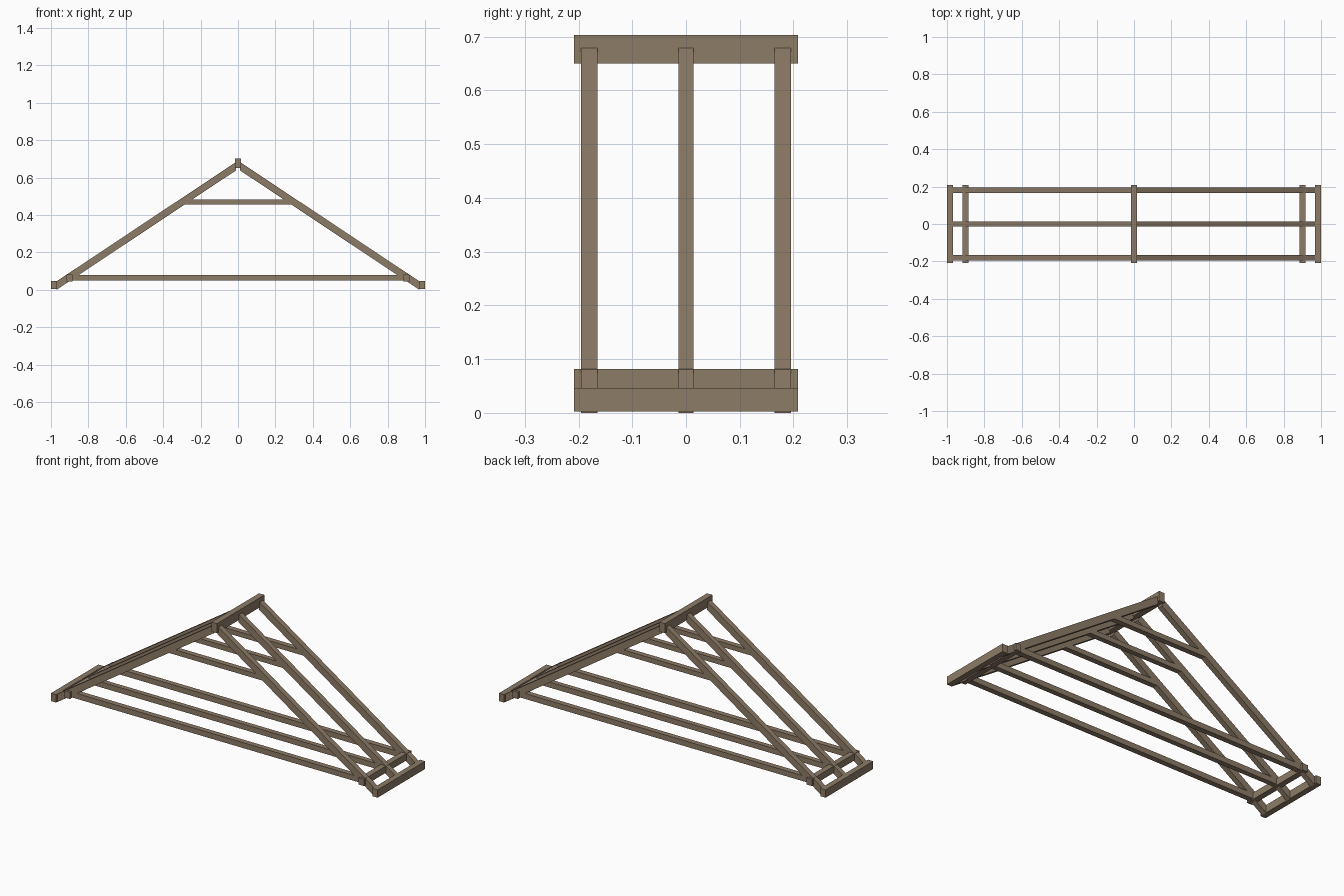
import bpy, bmesh

if "Cube" in bpy.data.objects:
    bpy.data.objects.remove(bpy.data.objects["Cube"])

wood = bpy.data.materials.new("weathered wood")
wood.diffuse_color = (0.27, 0.20, 0.135, 1)
wood.use_nodes = True
wood.node_tree.nodes["Principled BSDF"].inputs["Base Color"].default_value = wood.diffuse_color

SLOPE = 0.665     # roof pitch
UNDER = 0.645     # height of the rafter underside at the ridge line
DEPTH = 0.045     # vertical depth of a rafter


def prism(name, profile, y, width):
    """Extrude an x-z outline along y, centred on y."""
    bm = bmesh.new()
    verts = [bm.verts.new((x, y - width / 2, z)) for x, z in profile]
    face = bm.faces.new(verts)
    ext = bmesh.ops.extrude_face_region(bm, geom=[face])
    moved = [v for v in ext["geom"] if isinstance(v, bmesh.types.BMVert)]
    bmesh.ops.translate(bm, verts=moved, vec=(0, width, 0))
    bmesh.ops.recalc_face_normals(bm, faces=bm.faces)
    mesh = bpy.data.meshes.new(name)
    bm.to_mesh(mesh)
    bm.free()
    mesh.materials.append(wood)
    obj = bpy.data.objects.new(name, mesh)
    bpy.context.collection.objects.link(obj)


def box(name, x0, x1, z0, z1, y=0.0, width=0.416):
    prism(name, [(x0, z0), (x1, z0), (x1, z1), (x0, z1)], y, width)


def under(x):
    return UNDER - SLOPE * x


def brace(name, z0, z1, y, width):
    """Horizontal member mitred to the underside of both rafters."""
    a, b = (UNDER - z0) / SLOPE, (UNDER - z1) / SLOPE
    prism(name, [(-a, z0), (a, z0), (b, z1), (-b, z1)], y, width)


# Three trusses: paired rafters, tie beam and collar beam
for y, width in ((-0.18, 0.03), (0, 0.028), (0.18, 0.03)):
    for s in (-1, 1):
        xi, xo = 0.012, 0.97
        prism("rafter", [(s * xi, under(xi)), (s * xo, under(xo)),
                         (s * xo, under(xo) + DEPTH),
                         (s * xi, under(xi) + DEPTH)], y, width)
    brace("tie_beam", 0.05, 0.08, y, width)
    brace("collar_beam", 0.455, 0.482, y, width)

# Beams running the length of the roof
box("ridge_beam", -0.017, 0.017, 0.65, 0.703)
for s in (-1, 1):
    box("eave_board", *sorted((s * 0.968, s * 1.0)), 0.003, 0.046)
    box("wall_plate", *sorted((s * 0.884, s * 0.916)), 0.045, 0.082)
